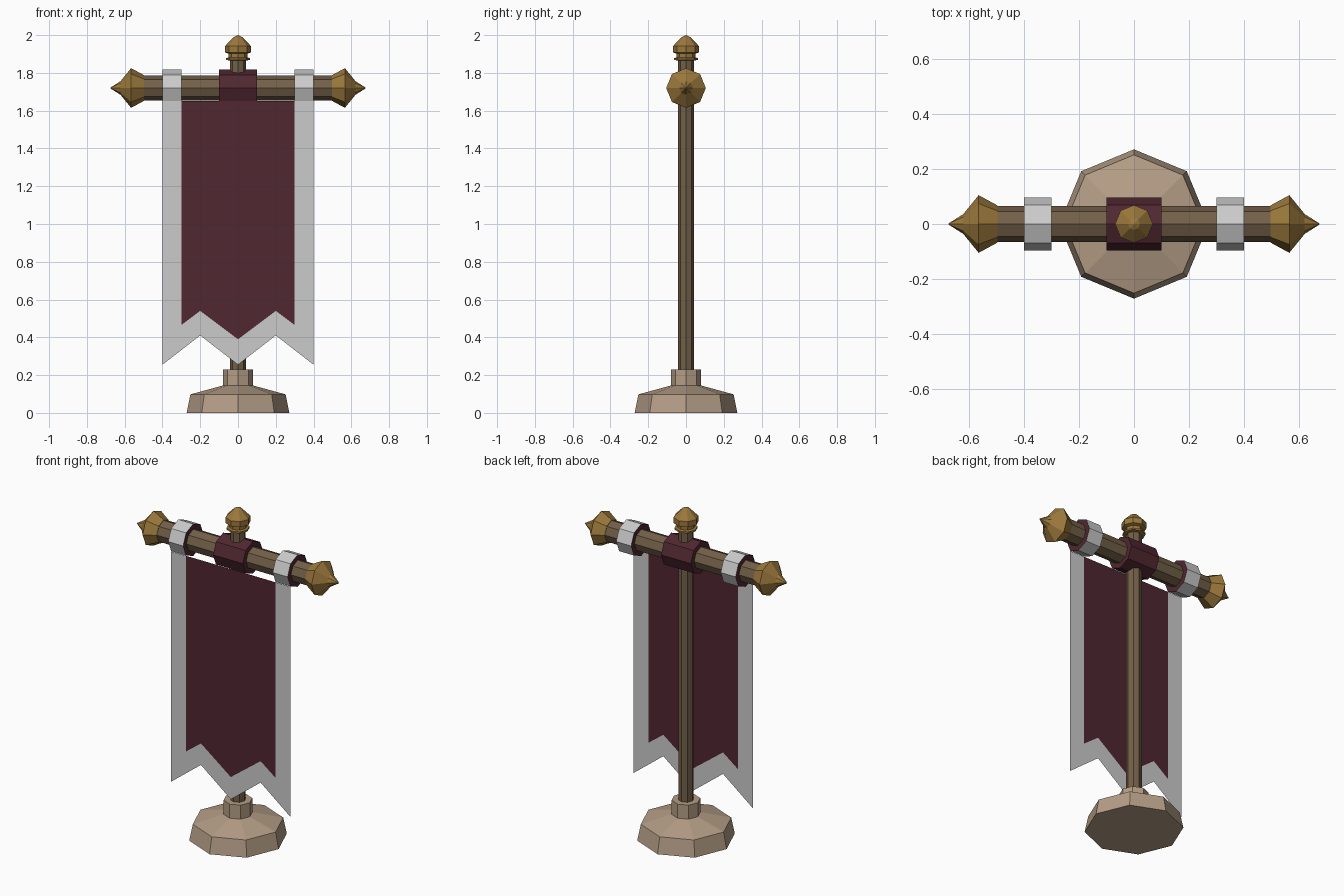
import bpy, math

if "Cube" in bpy.data.objects:
    bpy.data.objects.remove(bpy.data.objects["Cube"])


def material(name, rgb):
    m = bpy.data.materials.new(name)
    m.diffuse_color = (*rgb, 1)
    m.use_nodes = True
    m.node_tree.nodes["Principled BSDF"].inputs["Base Color"].default_value = m.diffuse_color
    return m


WOOD = material("wood", (0.17, 0.115, 0.065))
GOLD = material("gold", (0.33, 0.19, 0.045))
STONE = material("stone", (0.46, 0.34, 0.24))
CLOTH = material("red_cloth", (0.08, 0.02, 0.03))
BAR_Z = 1.72
SIDES = 8


def add_mesh(name, verts, faces, mats, indices=None):
    me = bpy.data.meshes.new(name)
    me.from_pydata(verts, [], faces)
    for m in mats:
        me.materials.append(m)
    if indices:
        me.polygons.foreach_set("material_index", indices)
    me.update()
    ob = bpy.data.objects.new(name, me)
    bpy.context.collection.objects.link(ob)
    return ob


def lathe(name, profile, mat, axis="z", cap_mat=None):
    """Eight-sided solid from (radius, position) pairs, capped at both ends."""
    verts, faces = [], []
    for r, p in profile:
        for k in range(SIDES):
            a = math.tau * k / SIDES
            u, v = r * math.cos(a), r * math.sin(a)
            verts.append((u, v, p) if axis == "z" else (p, u, BAR_Z + v))
    for i in range(len(profile) - 1):
        for k in range(SIDES):
            a, b = i * SIDES + k, i * SIDES + (k + 1) % SIDES
            faces.append((a, b, b + SIDES, a + SIDES))
    n = len(faces)
    last = (len(profile) - 1) * SIDES
    faces.append(tuple(reversed(range(SIDES))))
    faces.append(tuple(range(last, last + SIDES)))
    if profile[0][1] > profile[-1][1]:
        faces = [f[::-1] for f in faces]
    mats = [mat, cap_mat] if cap_mat else [mat]
    return add_mesh(name, verts, faces, mats, [0] * n + [1 if cap_mat else 0] * 2)


# Stone foot with collar
lathe("base", [(0.272, 0), (0.252, 0.098), (0.08, 0.145), (0.08, 0.23)], STONE)

# Upright pole and its gold top
lathe("pole", [(0.043, 0.2), (0.043, 1.875)], WOOD)
lathe("pole_finial", [(0.045, 1.866), (0.064, 1.868), (0.064, 1.878), (0.05, 1.882),
                      (0.05, 1.902), (0.069, 1.908), (0.069, 1.942),
                      (0.022, 1.99), (0.002, 2.0)], GOLD)

# Crossbar with pointed gold ends
lathe("crossbar", [(0.065, -0.51), (0.065, 0.51)], WOOD, "x")
for side, s in (("left", -1), ("right", 1)):
    lathe(f"{side}_bar_finial", [(0.068, s * 0.498), (0.105, s * 0.566),
                                 (0.036, s * 0.622), (0.002, s * 0.676)], GOLD, "x")
    # Grey hanging loops with red ends
    lathe(f"{side}_loop", [(0.097, s * 0.3), (0.097, s * 0.4)], None, "x", CLOTH)

# Red centre loop
lathe("centre_loop", [(0.097, -0.1), (0.097, 0.1)], CLOTH, "x")

# Hanging cloth: red panel inside a grey border, zigzag lower edge
Y, TOP = -0.069, 1.65
inner = [(-0.3, 0.465), (-0.2, 0.54), (0, 0.39), (0.2, 0.54), (0.3, 0.465)]
outer = [(-0.4, 0.255), (-0.2, 0.41), (0, 0.255), (0.2, 0.41), (0.4, 0.255)]

verts = [(x, Y, z) for x, z in inner] + [(x, Y, TOP) for x, z in inner]
add_mesh("banner_panel", verts, [(i, i + 1, i + 6, i + 5) for i in range(4)], [CLOTH])

rim_in = [(-0.3, TOP)] + inner + [(0.3, TOP)]
rim_out = [(-0.4, TOP)] + outer + [(0.4, TOP)]
verts = [(x, Y, z) for x, z in rim_out + rim_in]
add_mesh("banner_border", verts, [(i, i + 1, i + 8, i + 7) for i in range(6)], [])
